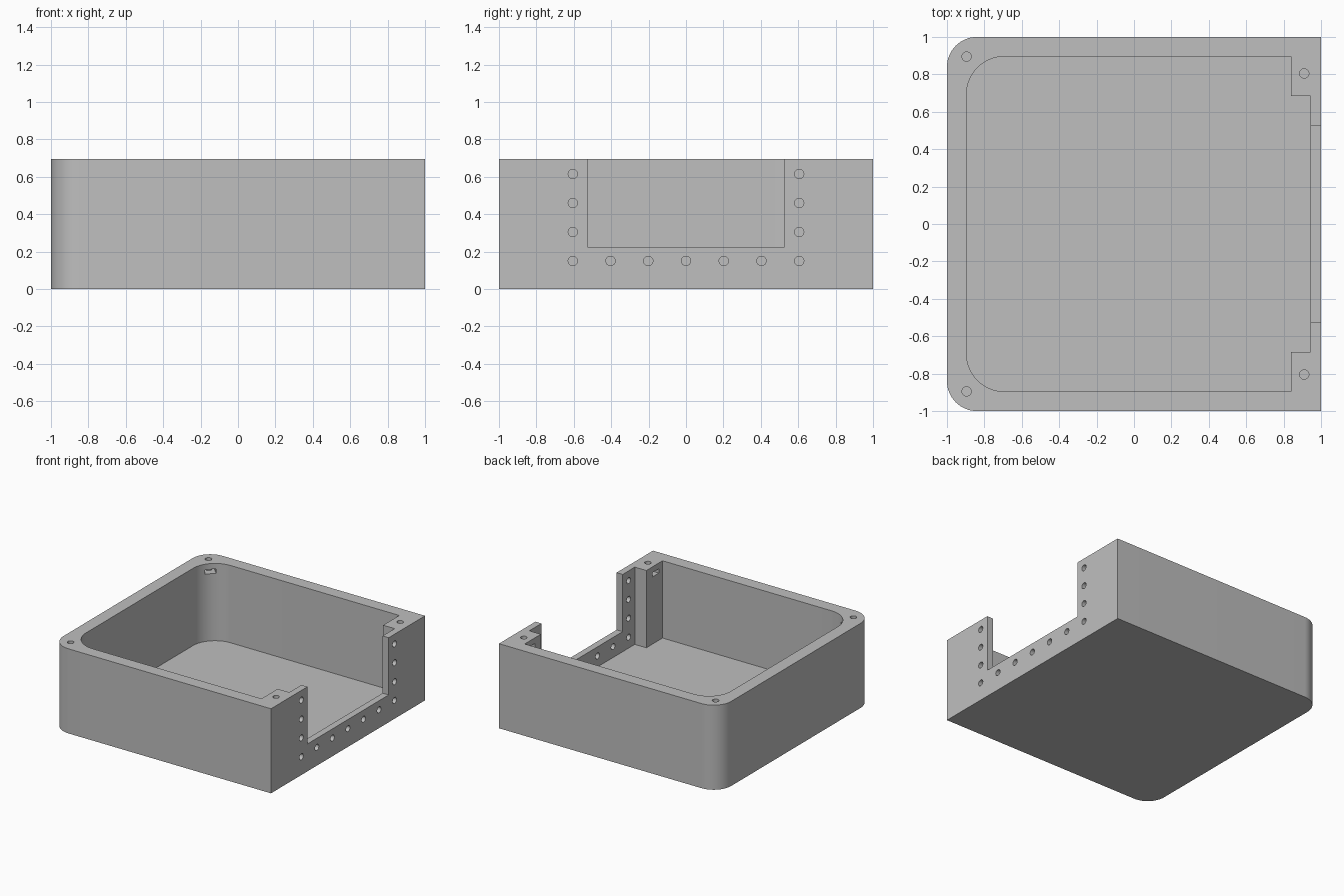
import bpy, bmesh, math
from mathutils import Matrix, Vector

if "Cube" in bpy.data.objects:
    bpy.data.objects.remove(bpy.data.objects["Cube"], do_unlink=True)

HEIGHT, FLOOR = 0.695, 0.06

grey = bpy.data.materials.new("plain grey")
grey.use_nodes = True
grey.diffuse_color = (0.52, 0.52, 0.52, 1)
grey.node_tree.nodes["Principled BSDF"].inputs["Base Color"].default_value = (0.52, 0.52, 0.52, 1)


def make_object(name, bm):
    bmesh.ops.recalc_face_normals(bm, faces=bm.faces)
    mesh = bpy.data.meshes.new(name)
    bm.to_mesh(mesh)
    bm.free()
    mesh.materials.append(grey)
    obj = bpy.data.objects.new(name, mesh)
    bpy.context.collection.objects.link(obj)
    return obj


def arc(cx, cy, r, start, steps=16):
    """Quarter circle, counter-clockwise from the start angle in degrees."""
    angles = [math.radians(start + 90 * i / steps) for i in range(steps + 1)]
    return [(cx + r * math.cos(a), cy + r * math.sin(a)) for a in angles]


def prism(name, outline, z0, z1):
    bm = bmesh.new()
    face = bm.faces.new([bm.verts.new((x, y, z0)) for x, y in outline])
    top = bmesh.ops.extrude_face_region(bm, geom=[face])["geom"]
    bmesh.ops.translate(bm, vec=(0, 0, z1 - z0),
                        verts=[v for v in top if isinstance(v, bmesh.types.BMVert)])
    return make_object(name, bm)


def box(name, centre, size, turn=0):
    bm = bmesh.new()
    matrix = (Matrix.Translation(centre) @ Matrix.Rotation(turn, 4, "Z")
              @ Matrix.Diagonal((*size, 1)))
    bmesh.ops.create_cube(bm, size=1, matrix=matrix)
    return make_object(name, bm)


def bore(name, centre, length, axis):
    bm = bmesh.new()
    turn = Vector((0, 0, 1)).rotation_difference(Vector(axis)).to_matrix().to_4x4()
    bmesh.ops.create_cone(bm, cap_ends=True, segments=24, radius1=0.025, radius2=0.025,
                          depth=length, matrix=Matrix.Translation(centre) @ turn)
    return make_object(name, bm)


def cut(target, cutter):
    cutter.hide_render = True
    mod = target.modifiers.new("cut", "BOOLEAN")
    mod.operation, mod.solver, mod.object = "DIFFERENCE", "EXACT", cutter
    bpy.context.view_layer.objects.active = target
    bpy.ops.object.modifier_apply(modifier=mod.name)
    bpy.data.objects.remove(cutter, do_unlink=True)


# Outer block with two rounded corners
outer = [(1, -1), (1, 1)] + arc(-0.84, 0.84, 0.16, 90) + arc(-0.84, -0.84, 0.16, 180)
case = prism("enclosure_body", outer, 0, HEIGHT)

# Cavity, leaving two square corner posts beside the thin panel
inner = [(0.84, -0.895), (0.84, -0.685), (0.945, -0.685),
         (0.945, 0.685), (0.84, 0.685), (0.84, 0.895)]
inner += arc(-0.695, 0.695, 0.2, 90) + arc(-0.695, -0.695, 0.2, 180)
cut(case, prism("cavity_cutter", inner, FLOOR, HEIGHT + 0.1))

# Open window in the thin panel
cut(case, box("window_cutter", (1, 0, 0.525), (0.2, 1.055, 0.6)))

# Screw holes around the window
screw_spots = [(0.2017 * i, 0.15) for i in range(-3, 4)]
screw_spots += [(s * 0.605, 0.15 + 0.155 * i) for s in (-1, 1) for i in (1, 2, 3)]
for y, z in screw_spots:
    cut(case, bore("screw_hole_cutter", (0.98, y, z), 0.12, (1, 0, 0)))

# Lid screw holes and the nut slots beneath them
for s in (-1, 1):
    cut(case, box("post_slot_cutter", (0.885, s * 0.805, 0.63), (0.14, 0.085, 0.036)))
    cut(case, box("corner_slot_cutter", (-0.865, s * 0.865, 0.63),
                  (0.175, 0.085, 0.036), -s * math.pi / 4))
    for x, y in ((0.91, 0.805), (-0.895, 0.895)):
        cut(case, bore("lid_hole_cutter", (x, s * y, HEIGHT - 0.1), 0.3, (0, 0, 1)))

# Smooth curves, crisp edges
bpy.ops.object.select_all(action="DESELECT")
case.select_set(True)
bpy.context.view_layer.objects.active = case
bpy.ops.object.shade_smooth_by_angle(angle=math.radians(30))
